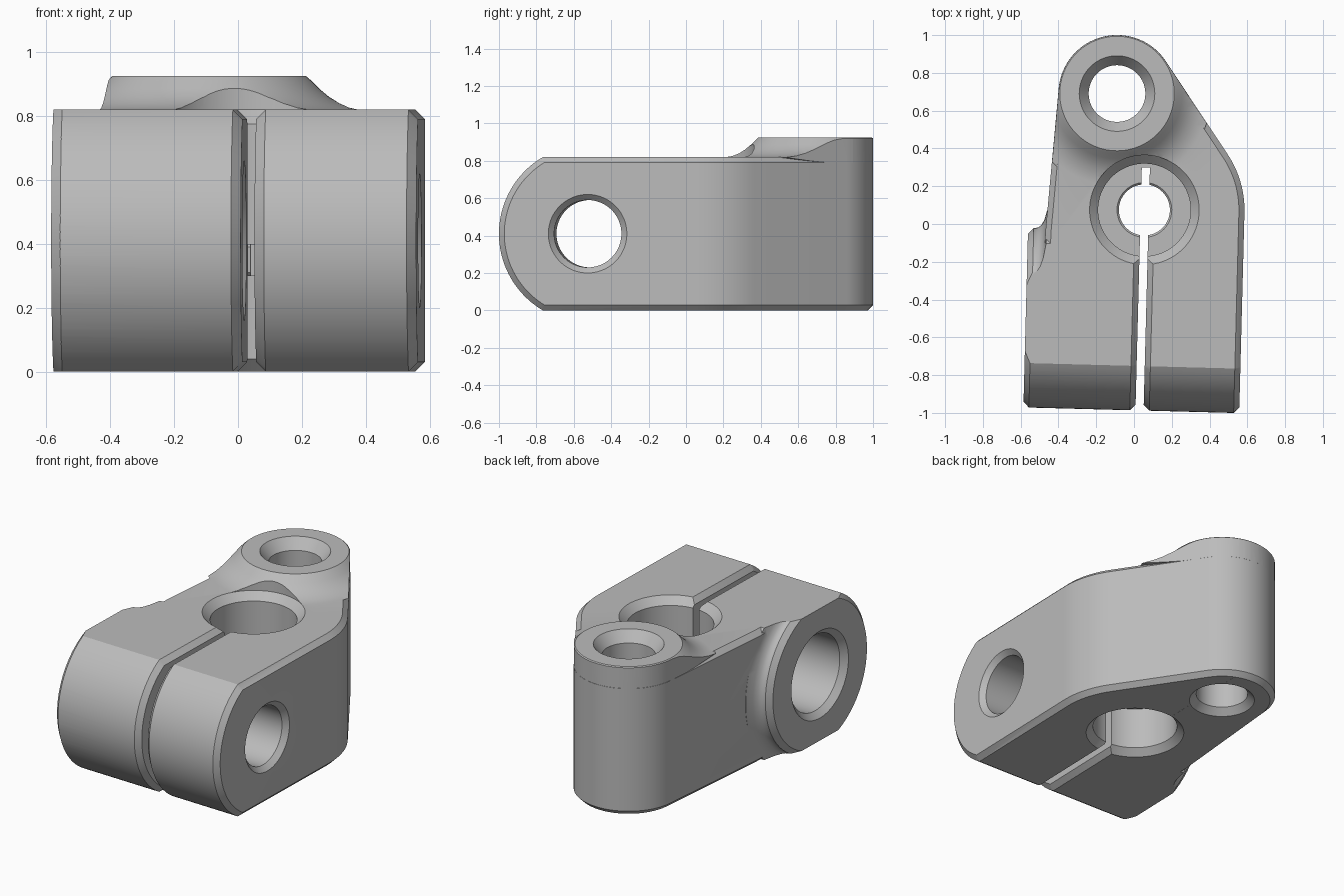
import bpy, bmesh, math
from mathutils import Matrix

cube = bpy.data.objects.get("Cube")
if cube:
    bpy.data.objects.remove(cube, do_unlink=True)

HEIGHT = 0.82
CHAMFER = 0.03
BOSS = (-0.108, 0.688)      # raised rear boss
BORE = (0.053, 0.076)       # vertical clamp bore
BOLT = (-0.511, 0.41)       # cross bolt axis (y, z)
BOLT_R = 0.475
SLOT_X, SLOT_HALF = 0.055, 0.0215
RIGHT = 0.583


def finish(name, bm):
    bmesh.ops.recalc_face_normals(bm, faces=bm.faces[:])
    mesh = bpy.data.meshes.new(name)
    bm.to_mesh(mesh)
    bm.free()
    ob = bpy.data.objects.new(name, mesh)
    bpy.context.collection.objects.link(ob)
    return ob


def place(u, v, h, axis):
    return (u, v, h) if axis == "z" else (h, u, v)


def skin(name, rings, bevel=0.0):
    """Close a stack of equal rings into a solid, optionally chamfering both caps."""
    bm = bmesh.new()
    rows = [[bm.verts.new(p) for p in ring] for ring in rings]
    n = len(rows[0])
    for a, b in zip(rows, rows[1:]):
        for i in range(n):
            j = (i + 1) % n
            bm.faces.new((a[i], a[j], b[j], b[i]))
    caps = [bm.faces.new(rows[0]), bm.faces.new(rows[-1])]
    if bevel:
        bmesh.ops.recalc_face_normals(bm, faces=bm.faces[:])
        edges = [e for f in caps for e in f.edges]
        bmesh.ops.bevel(bm, geom=edges, offset=bevel, segments=1, affect='EDGES')
    return finish(name, bm)


def prism(name, outline, low, high, axis="z", bevel=0.0):
    return skin(name, [[place(u, v, h, axis) for u, v in outline] for h in (low, high)], bevel)


def lathe(name, centre, profile, axis="z", steps=96):
    turns = [2 * math.pi * (i + 0.5) / steps for i in range(steps)]
    return skin(name, [[place(centre[0] + r * math.cos(t), centre[1] + r * math.sin(t), h, axis)
                        for t in turns] for r, h in profile])


def arc(centre, r, start, end, steps):
    angles = [math.radians(start + (end - start) * i / steps) for i in range(steps + 1)]
    return [(centre[0] + r * math.cos(a), centre[1] + r * math.sin(a)) for a in angles]


def combine(target, tool, operation):
    mod = target.modifiers.new("combine", 'BOOLEAN')
    mod.operation, mod.solver, mod.object = operation, 'EXACT', tool
    bpy.context.view_layer.objects.active = target
    bpy.ops.object.modifier_apply(modifier=mod.name)
    bpy.data.objects.remove(tool, do_unlink=True)


def plan(inset):
    """Plan outline of the arm: boss arc, sloped flank, bore arc, straight sides."""
    return (arc(BOSS, 0.31 - inset, 176, 35, 40)
            + arc(BORE, 0.53 - inset, 35, 0, 12)
            + [(RIGHT - inset, -1.3), (-0.468 + inset, -1.3), (-0.468 + inset, -0.06)])


# Main arm with chamfered rims
body = prism("clamp_body", plan(0), -0.0005, HEIGHT + 0.0005, bevel=CHAMFER)

# Round bolt pad with a fillet into the flank
pad = [(0.445, -0.56), (0.476, -0.53), (0.476, -0.52), (0.481, -0.505), (0.493, -0.49),
       (0.52, -0.475), (0.57, -0.462), (0.57, -0.3)]
combine(body, lathe("bolt_pad", BOLT, pad, "x"), 'UNION')

# Rounded front end, split into two chamfered jaws joined behind the bore
half = math.degrees(math.asin(BOLT[1] / BOLT_R))
side = arc(BOLT, BOLT_R, 180 - half, 180 + half, 40) + [(1.5, 0), (1.5, HEIGHT)]
jaws = prism("left_jaw", side, -3, SLOT_X - SLOT_HALF, "x", CHAMFER)
combine(jaws, prism("right_jaw", side, SLOT_X + SLOT_HALF, RIGHT + 0.0005, "x", CHAMFER), 'UNION')
bridge = [(0.3, 0.0003), (1.4, 0.0003), (1.4, HEIGHT - 0.0003), (0.3, HEIGHT - 0.0003)]
combine(jaws, prism("bridge", bridge, SLOT_X - 0.08, SLOT_X + 0.08, "x"), 'UNION')
combine(body, jaws, 'INTERSECT')

# Raised boss flaring down into the arm
flare = [(0.3, 0.785), (0.5, 0.818), (0.45, 0.826), (0.41, 0.84), (0.375, 0.86),
         (0.345, 0.885), (0.318, 0.912), (0.303, 0.925)]
boss = lathe("raised_boss", BOSS, flare)
combine(boss, prism("boss_limit", plan(0.0008), 0.5, 1.2), 'INTERSECT')
combine(body, boss, 'UNION')

# Vertical bore with an inner flange
bore = [(0.325, -0.04), (0.245, 0.04), (0.245, 0.3), (0.145, 0.3), (0.135, 0.31),
        (0.135, 0.39), (0.145, 0.4), (0.245, 0.4), (0.245, 0.775), (0.29, HEIGHT), (0.29, 1.2)]
combine(body, lathe("bore_cutter", BORE, bore), 'DIFFERENCE')

# Boss hole, countersunk at both ends
hole = [(0.23, -0.04), (0.15, 0.04), (0.15, 0.86), (0.2, 0.925), (0.22, 0.951)]
combine(body, lathe("boss_hole_cutter", BOSS, hole), 'DIFFERENCE')

# Stepped cross bolt hole
bolt = [(0.31, -0.6), (0.235, -0.525), (0.235, 0.018), (0.255, 0.038), (0.255, SLOT_X),
        (0.18, SLOT_X), (0.18, 0.553), (0.25, 0.623)]
combine(body, lathe("bolt_hole_cutter", BOLT, bolt, "x"), 'DIFFERENCE')

body.data.transform(Matrix.Rotation(math.radians(-1.5), 4, 'Z'))

# Plain grey finish
grey = bpy.data.materials.new("light_grey")
grey.use_nodes = True
colour = (0.5, 0.5, 0.5, 1)
grey.diffuse_color = colour
grey.node_tree.nodes["Principled BSDF"].inputs["Base Color"].default_value = colour
body.data.materials.clear()
body.data.materials.append(grey)

bpy.ops.object.select_all(action='DESELECT')
body.select_set(True)
bpy.context.view_layer.objects.active = body
bpy.ops.object.shade_smooth_by_angle(angle=math.radians(30))
